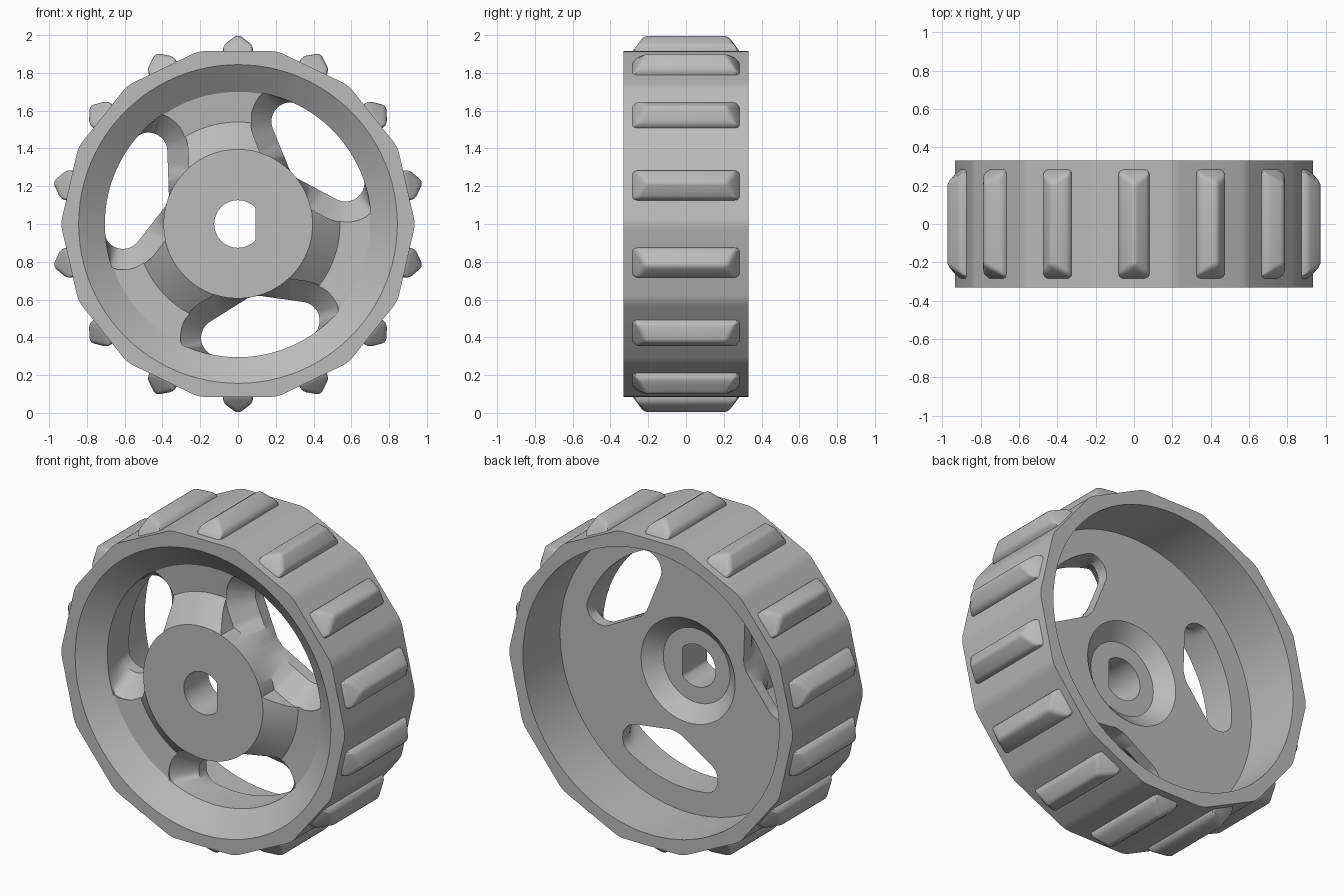
import bpy, bmesh
from math import sin, cos, radians, pi, hypot, atan2

cube = bpy.data.objects.get("Cube")
if cube:
    bpy.data.objects.remove(cube, do_unlink=True)

grey = bpy.data.materials.new("light_grey")
grey.use_nodes = True
grey.diffuse_color = (0.5, 0.5, 0.5, 1)
grey.node_tree.nodes["Principled BSDF"].inputs["Base Color"].default_value = (0.5, 0.5, 0.5, 1)

HALF = 0.33            # half width of the wheel
SIDES = 14             # tread count and rim facets
HUB, SEAT = 0.394, 0.705


def polar(r, a, y):
    """Point around the axle, which runs along y at z = 1."""
    return (r * cos(a), y, 1 + r * sin(a))


def loft(name, rings, closed=False):
    """Skin equal rings of points; cap the ends or join last to first."""
    bm = bmesh.new()
    loops = [[bm.verts.new(p) for p in ring] for ring in rings]
    pairs = list(zip(loops, loops[1:]))
    if closed:
        pairs.append((loops[-1], loops[0]))
    else:
        bm.faces.new(loops[0])
        bm.faces.new(loops[-1])
    n = len(loops[0])
    for lo, hi in pairs:
        for i in range(n):
            j = (i + 1) % n
            bm.faces.new((lo[i], lo[j], hi[j], hi[i]))
    bmesh.ops.recalc_face_normals(bm, faces=bm.faces)
    mesh = bpy.data.meshes.new(name)
    bm.to_mesh(mesh)
    bm.free()
    mesh.materials.append(grey)
    obj = bpy.data.objects.new(name, mesh)
    bpy.context.collection.objects.link(obj)
    return obj


def lathe(name, profile, n=96, closed=False, turn=0.0):
    return loft(name, [[polar(r, turn + 2 * pi * i / n, y) for i in range(n)]
                       for r, y in profile], closed)


def bevel(obj, width, segments, angle):
    mod = obj.modifiers.new("bevel", "BEVEL")
    mod.width, mod.segments = width, segments
    mod.limit_method, mod.angle_limit = "ANGLE", radians(angle)
    return mod


def bake(obj):
    """Replace the mesh with its modified result."""
    bpy.context.view_layer.update()
    deps = bpy.context.evaluated_depsgraph_get()
    mesh = bpy.data.meshes.new_from_object(obj.evaluated_get(deps))
    obj.modifiers.clear()
    obj.data = mesh


def cut(obj, cutter):
    mod = obj.modifiers.new("cut", "BOOLEAN")
    mod.operation, mod.solver, mod.object = "DIFFERENCE", "EXACT", cutter
    bake(obj)
    bpy.data.objects.remove(cutter, do_unlink=True)


def slot_ring(q, y, turn):
    """Rounded slot outline grown by q, kept between hub and rim."""
    end, tip = radians(21), 0.49
    ex, ey = 0.61 * cos(end), 0.61 * sin(end)
    normal = atan2(ey, ex - tip) + pi / 2
    half = [((0.61 + q) * cos(end * i / 10), (0.61 + q) * sin(end * i / 10)) for i in range(11)]
    for i in range(1, 17):                       # rounded end
        a = end + (normal - end) * i / 16
        half.append((ex + q * cos(a), ey + q * sin(a)))
    sx, sy = half[-1]
    vx = tip - q / cos(pi - normal)              # straight edge to the inner point
    half += [(sx + (vx - sx) * i / 16, sy * (1 - i / 16)) for i in range(1, 17)]
    outline = half + [(x, -z) for x, z in half[-2:0:-1]]
    return [polar(min(max(hypot(x, z), HUB), SEAT), atan2(z, x) + turn, y) for x, z in outline]


# Wheel blank: faceted drum with slightly softened corners
wheel = lathe("wheel", [(0.915 / cos(pi / SIDES), -HALF), (0.915 / cos(pi / SIDES), HALF)], SIDES)
blank = bmesh.new()
blank.from_mesh(wheel.data)
long_edges = [e for e in blank.edges if abs(e.verts[0].co.y - e.verts[1].co.y) > HALF]
bmesh.ops.bevel(blank, geom=long_edges, offset=0.03, segments=3, profile=0.5, affect="EDGES")
blank.to_mesh(wheel.data)
blank.free()

# Front dish around the hub, then the deep back with its countersink
cut(wheel, lathe("front_dish", [(HUB, -0.331), (0.54, -0.205), (0.70, -0.22), (0.845, -0.331),
                                (0.845, -0.4), (HUB, -0.4)], closed=True))
cut(wheel, lathe("back_dish", [(0.845, 0.4), (0.845, -0.02), (0.31, -0.02), (0.22, -0.1)]))

# Three flared slots that leave three spokes
for k in range(3):
    turn = radians(-78 + 120 * k)
    levels = [(0.1, 0.1), (0.1, -0.09), (0.21, -0.21), (0.21, -0.45)]
    cut(wheel, loft("slot", [slot_ring(q, y, turn) for q, y in levels]))

# Axle hole with one flat side
bore = [(0.126 * cos(2 * pi * i / 64), 0.126 * sin(2 * pi * i / 64)) for i in range(64)]
cut(wheel, loft("axle_hole", [[(min(x, 0.093), y, 1 + z) for x, z in bore] for y in (-0.5, 0.5)]))

# Tread bars: ridged blocks with sloping ends, one on each facet
parts = [wheel]
for k in range(SIDES):
    a = pi / 2 + 2 * pi * k / SIDES

    def spot(side, r, y):
        return (r * cos(a) - side * sin(a), y, 1 + r * sin(a) + side * cos(a))

    rings = [[spot(-0.08, 0.89, s * 0.297), spot(0.08, 0.89, s * 0.297),
              spot(0.08, 0.945, s * 0.27), spot(0, 1.005, s * 0.21),
              spot(-0.08, 0.945, s * 0.27)] for s in (-1, 1)]
    bar = loft("tread_bar_%02d" % (k + 1), rings)
    bevel(bar, 0.022, 3, 20)
    bake(bar)
    parts.append(bar)

# Smooth shading with crisp edges
bpy.ops.object.select_all(action="DESELECT")
for obj in parts:
    obj.select_set(True)
bpy.context.view_layer.objects.active = wheel
bpy.ops.object.shade_smooth_by_angle(angle=radians(30))
